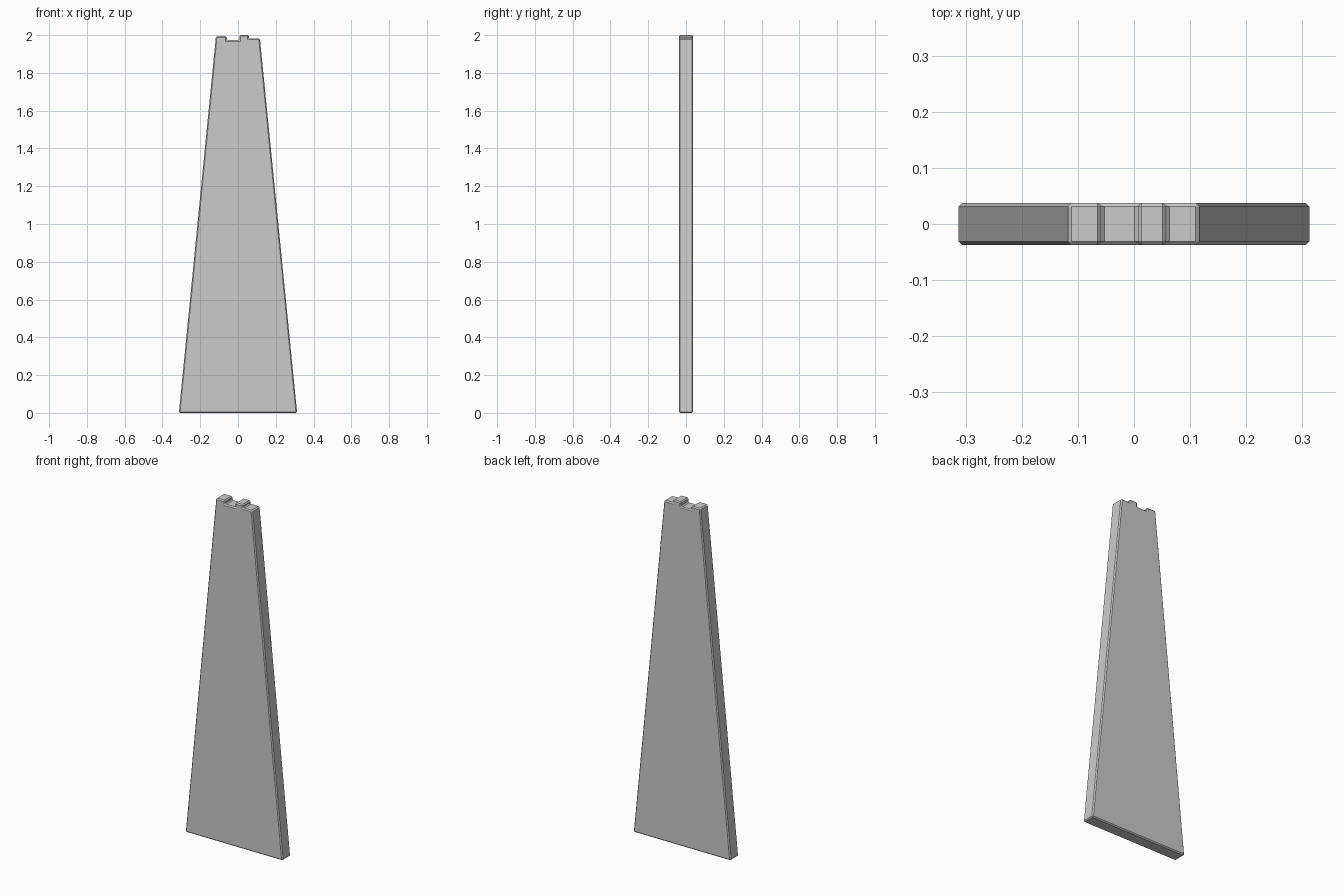
import bpy, bmesh

if "Cube" in bpy.data.objects:
    bpy.data.objects.remove(bpy.data.objects["Cube"])

HALF_THICKNESS = 0.0375
BEVEL = 0.006

# Tapered plank outline (x, z) with an uneven, notched top
outline = [
    (-0.313, 0.0), (0.313, 0.0),
    (0.116, 1.982), (0.057, 1.982),
    (0.057, 2.0), (0.007, 2.0),
    (0.007, 1.973), (-0.059, 1.973),
    (-0.059, 1.994), (-0.117, 1.994),
]

# Front face extruded through the thickness
bm = bmesh.new()
front = bm.faces.new([bm.verts.new((x, -HALF_THICKNESS, z)) for x, z in outline])
result = bmesh.ops.extrude_face_region(bm, geom=[front], use_keep_orig=True)
back_verts = [v for v in result["geom"] if isinstance(v, bmesh.types.BMVert)]
bmesh.ops.translate(bm, verts=back_verts, vec=(0, 2 * HALF_THICKNESS, 0))
bmesh.ops.recalc_face_normals(bm, faces=bm.faces)

mesh = bpy.data.meshes.new("tapered_plank")
bm.to_mesh(mesh)
bm.free()
plank = bpy.data.objects.new("tapered_plank", mesh)
bpy.context.collection.objects.link(plank)

# Small flat chamfer along every edge
chamfer = plank.modifiers.new("chamfer", "BEVEL")
chamfer.width = BEVEL
chamfer.segments = 1
chamfer.limit_method = "ANGLE"
